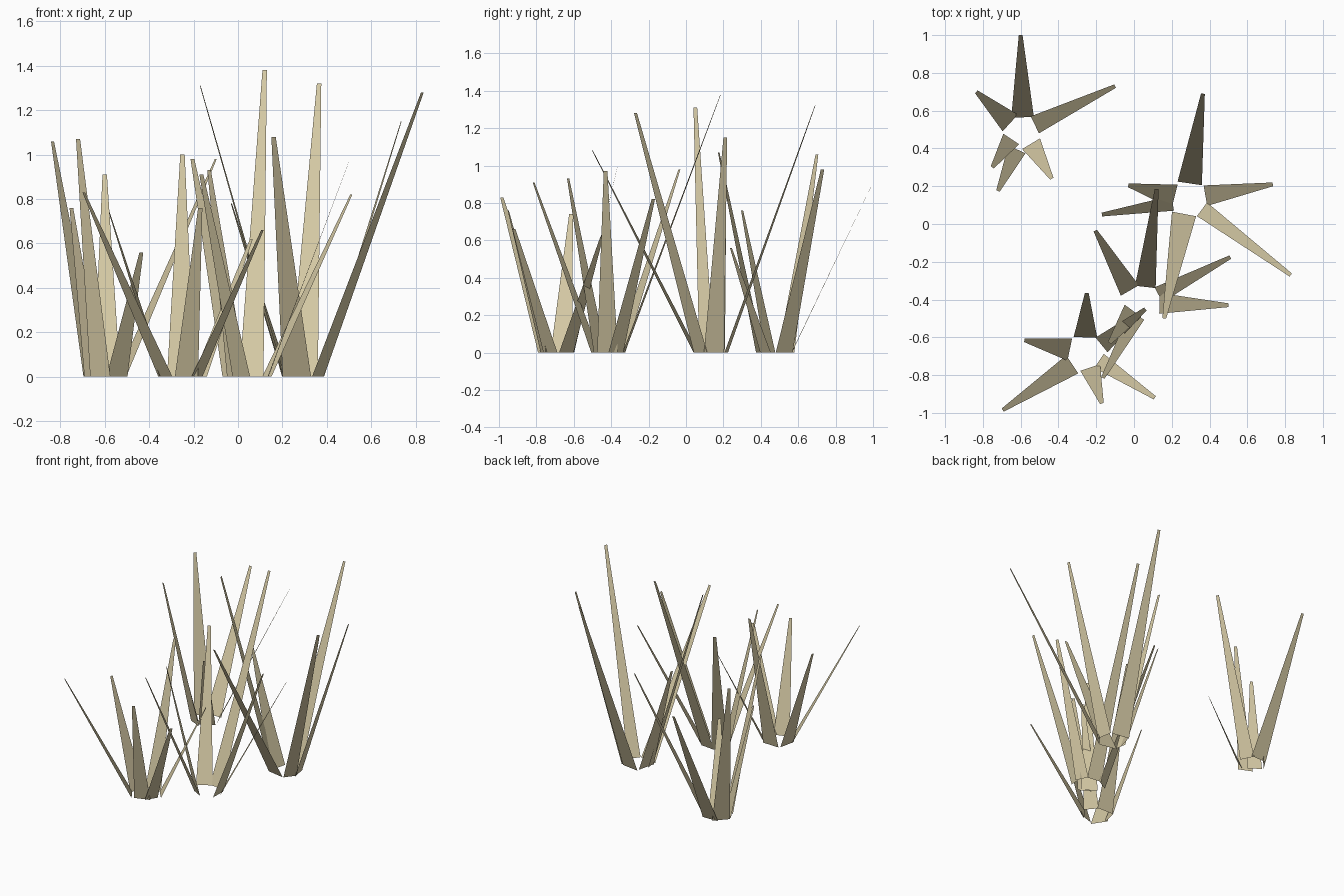
import bpy
import bmesh
from mathutils import Vector

# Remove the default cube if the scene has one
default_cube = bpy.data.objects.get("Cube")
if default_cube:
    bpy.data.objects.remove(default_cube, do_unlink=True)

# Single dry-grass colour
dry_straw = bpy.data.materials.new("dry_straw")
dry_straw.use_nodes = True
straw_colour = (0.66, 0.58, 0.37, 1)
dry_straw.diffuse_color = straw_colour
shader = next(node for node in dry_straw.node_tree.nodes if node.type == "BSDF_PRINCIPLED")
shader.inputs["Base Color"].default_value = straw_colour

TIP_WIDTH = 0.02


def add_blade(bm, base_x, base_y, tip_x, tip_y, tip_z, base_width):
    """One flat tapered blade, its root edge square to the way it leans."""
    root = Vector((base_x, base_y, 0))
    tip = Vector((tip_x, tip_y, tip_z))
    across = (tip - root).cross(Vector((0, 0, 1))).normalized()
    corners = (
        root - across * base_width / 2,
        root + across * base_width / 2,
        tip + across * TIP_WIDTH / 2,
        tip - across * TIP_WIDTH / 2,
    )
    bm.faces.new([bm.verts.new(corner) for corner in corners])


def add_tuft(name, blades):
    """A ring of blades joined into one flat-shaded object."""
    bm = bmesh.new()
    for blade in blades:
        add_blade(bm, *blade)
    mesh = bpy.data.meshes.new(name)
    bm.to_mesh(mesh)
    bm.free()
    mesh.materials.append(dry_straw)
    tuft = bpy.data.objects.new(name, mesh)
    bpy.context.scene.collection.objects.link(tuft)
    return tuft


# Each blade: root x, root y, tip x, tip y, tip height, root width
# Tuft standing alone at the back
add_tuft("back_grass_tuft", [
    (-.59, .565, -.6, 1, .91, .12),
    (-.655, .535, -.835, .7, 1.06, .12),
    (-.525, .525, -.1, .73, .98, .1),
    (-.545, .425, -.435, .24, .56, .11),
    (-.62, .395, -.72, .175, 1.07, .1),
    (-.65, .45, -.75, .3, .76, .1),
])

# Tallest tuft, on the model's left
add_tuft("left_grass_tuft", [
    (.295, .215, .365, .69, 1.32, .13),
    (.378, .15, .735, .21, 1.15, .11),
    (.36, .078, .83, -.27, 1.28, .09),
    (.265, .053, .16, -.5, 1.08, .13),
    (.205, .11, -.17, .05, 1.31, .08),
    (.215, .145, -.03, .205, .78, .13),
])

# Tuft in the middle
add_tuft("middle_grass_tuft", [
    (.06, -.333, .12, .185, 1.38, .11),
    (-.022, -.352, -.205, -.035, .98, .11),
    (.13, -.375, .51, -.175, .82, .09),
    (.135, -.42, .5, -.43, .97, .11),
    (.015, -.485, -.165, -.815, .91, .09),
    (-.005, -.46, -.13, -.63, .93, .11),
])

# Lowest tuft, at the front
add_tuft("front_grass_tuft", [
    (-.257, -.6, -.25, -.365, 1, .125),
    (-.34, -.665, -.58, -.615, .74, .12),
    (-.327, -.743, -.695, -.985, .83, .115),
    (-.232, -.76, -.17, -.95, .76, .11),
    (-.185, -.725, .11, -.92, .66, .09),
    (-.172, -.64, .06, -.45, .62, .1),
])
